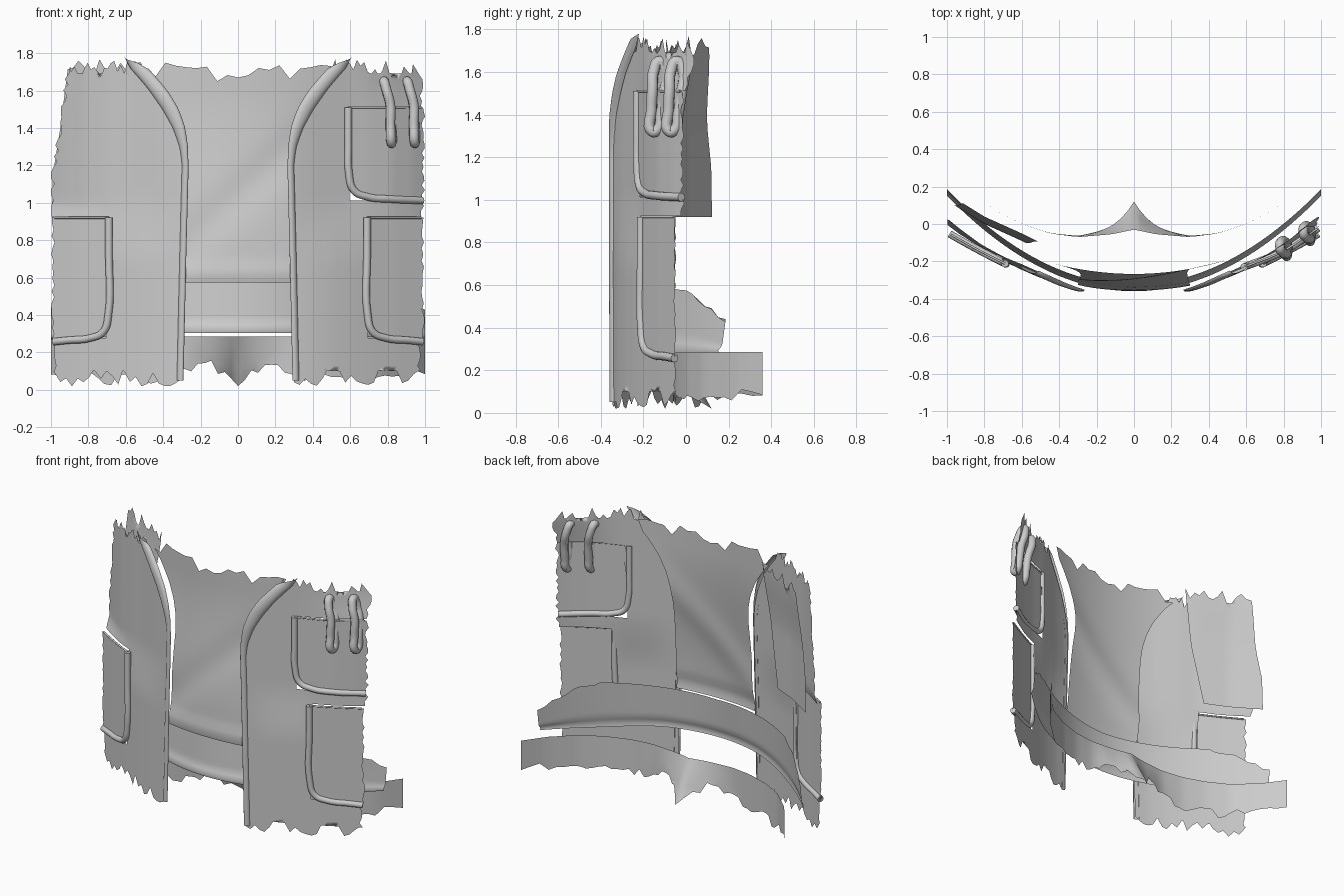
import bpy, bmesh, math, random
from mathutils import Vector

random.seed(4)
cube = bpy.data.objects.get("Cube")
if cube:
    bpy.data.objects.remove(cube)

grey = bpy.data.materials.new("cloth grey")
grey.use_nodes = True
grey.diffuse_color = (0.6, 0.6, 0.6, 1)
grey.node_tree.nodes["Principled BSDF"].inputs["Base Color"].default_value = (0.6, 0.6, 0.6, 1)


def lerp(pts, t):
    """Piecewise linear lookup with clamped ends."""
    if t <= pts[0][0]:
        return pts[0][1]
    for (a, p), (b, q) in zip(pts, pts[1:]):
        if t <= b:
            return p + (q - p) * (t - a) / (b - a)
    return pts[-1][1]


def smooth(a, b, t):
    t = min(max((t - a) / (b - a), 0), 1)
    return t * t * (3 - 2 * t)


def jag(a):
    return random.uniform(-a, a)


def sheet(name, fn, nu, nv, skip=None, flip=False):
    """Open cloth sheet from fn(u, v), with ragged edges supplied by fn."""
    bm = bmesh.new()
    grid = [[bm.verts.new(fn(i, j)) for i in range(nu + 1)] for j in range(nv + 1)]
    for j in range(nv):
        for i in range(nu):
            q = [grid[j][i], grid[j][i + 1], grid[j + 1][i + 1], grid[j + 1][i]]
            c = sum((v.co for v in q), Vector()) / 4
            if not (skip and skip(c.x, c.z)):
                bm.faces.new(q[::-1] if flip else q)
    for v in [v for v in bm.verts if not v.link_faces]:
        bm.verts.remove(v)
    me = bpy.data.meshes.new(name)
    bm.to_mesh(me)
    bm.free()
    me.shade_smooth()
    me.materials.append(grey)
    bpy.context.collection.objects.link(bpy.data.objects.new(name, me))


def tube(name, pts, radius, closed=False):
    """Round piping through the given points."""
    cu = bpy.data.curves.new(name, "CURVE")
    cu.dimensions = "3D"
    cu.bevel_depth = radius
    cu.bevel_resolution = 3
    cu.resolution_u = 6
    cu.use_fill_caps = True
    sp = cu.splines.new("BEZIER")
    sp.bezier_points.add(len(pts) - 1)
    for bp, p in zip(sp.bezier_points, pts):
        bp.co = p
        bp.handle_left_type = bp.handle_right_type = "AUTO"
    sp.use_cyclic_u = closed
    cu.materials.append(grey)
    bpy.context.collection.objects.link(bpy.data.objects.new(name, cu))


# Vest cross-sections at hip and chest height, blended between
HIP = [(0.25, -0.352), (0.3, -0.345), (0.4, -0.322), (0.5, -0.288), (0.6, -0.245),
       (0.7, -0.197), (0.85, -0.12), (1.0, -0.035)]
CHEST = [(0.25, -0.352), (0.3, -0.342), (0.4, -0.305), (0.5, -0.26), (0.6, -0.215),
         (0.7, -0.178), (0.82, -0.125), (0.93, -0.055), (1.0, 0.0)]


def vest_y(x, z):
    a = abs(x)
    k = smooth(0.65, 1.05, z)
    y = lerp(HIP, a) * (1 - k) + lerp(CHEST, a) * k
    back = 0.03 * smooth(0.9, 1.0, z) if x < 0 else 0.06 * smooth(1.4, 1.75, z)
    return y + back * smooth(0.6, 1.0, a)


EDGE = [(0.03, 0.3), (0.7, 0.285), (1.2, 0.272), (1.3, 0.28), (1.4, 0.305),
        (1.5, 0.35), (1.6, 0.415), (1.7, 0.5), (1.77, 0.57)]
LEFT_END = [(0.05, 0.97), (0.9, 0.98), (1.4, 0.99), (1.65, 0.98), (1.75, 0.93)]
RIGHT_END = [(0.05, 0.98), (0.25, 0.99), (0.92, 0.995), (1.15, 0.99), (1.4, 0.95), (1.72, 0.91)]


def left_hole(x, z):
    return (x > 0.6 and 1.02 < z < 1.5) or (x > 0.7 and 0.28 < z < 0.92)


def right_hole(x, z):
    return x < -0.7 and 0.28 < z < 0.92


def vest(name, s, end, hole):
    nu, nv = 22, 56

    def fn(i, j):
        z = 0.07 + 1.65 * j / nv
        e, f = lerp(EDGE, z), lerp(end, z)
        x = e + (f - e) * i / nu
        if i == nu:
            x = min(x + jag(0.012), 1)
        if j == 0:
            z += jag(0.055)
        if j == nv:
            z += jag(0.05) - 0.03 * smooth(0.7, 1, x)
        return (s * x, vest_y(s * x, z), z)
    sheet(name, fn, nu, nv, hole, flip=s < 0)


vest("vest_left", 1, LEFT_END, left_hole)
vest("vest_right", -1, RIGHT_END, right_hole)


# Inner panel behind the right chest
def panel(i, j):
    z = 0.92 + 0.8 * j / 20
    inner = lerp([(0.92, 0.65), (1.3, 0.58), (1.75, 0.51)], z)
    x = inner + (lerp(RIGHT_END, z) - inner) * i / 14
    y = lerp([(0.5, -0.14), (0.6, -0.09), (0.8, 0.0), (1.0, 0.125)], x) + 0.04 * smooth(1.3, 1.75, z)
    if j == 20:
        z += jag(0.05)
    return (-x, y, z)


sheet("inner_panel_right", panel, 14, 20, flip=True)


# Rolled front edges that widen into lapels
def lapel(name, s):
    def fn(i, j):
        z = 0.05 + 1.7 * j / 50
        t = math.pi * i / 8
        e = lerp(EDGE, z)
        flare = smooth(1.2, 1.6, z)
        x = e - (0.018 + 0.03 * flare) * math.cos(t) + 0.01
        y = vest_y(s * e, z) - (0.016 + 0.008 * flare) * math.sin(t) + 0.3 * (x - e)
        if j == 50:
            z += 0.05 * i / 8 - 0.02
        return (s * x, y, z)
    sheet(name, fn, 8, 50, flip=s < 0)


lapel("lapel_roll_left", 1)
lapel("lapel_roll_right", -1)


# Patch pockets with round piping along the inner side and bottom
def pocket(name, s, x0, z0, z1):
    r = 0.1

    def surf(x):
        return vest_y(s * x, 1.25 if z0 > 0.9 else z0) - 0.01

    def fn(i, j):
        z = z0 + (z1 - z0) * j / 20
        h = max(0, r - (z - z0))
        left = x0 + r - math.sqrt(max(r * r - h * h, 0))
        x = left + (1 - left) * i / 16
        if i == 16:
            x -= random.uniform(0, 0.02)
        return (s * x, surf(x), z)
    sheet(name, fn, 16, 20, flip=s < 0)
    path = [(x0, z1), (x0, z1 - 0.2), (x0 + 0.003, z0 + 0.14), (x0 + 0.03, z0 + 0.045),
            (x0 + 0.1, z0 + 0.012), (x0 + 0.22, z0), (0.985, z0 - 0.008)]
    tube(name + "_piping", [(s * x, surf(x), z) for x, z in path], 0.02)
    tube(name + "_top_hem", [(s * x, surf(x), z1) for x in (x0, (x0 + 0.98) / 2, 0.98)], 0.006)


pocket("chest_pocket_left", 1, 0.59, 1.02, 1.51)
pocket("hip_pocket_left", 1, 0.69, 0.265, 0.92)
pocket("hip_pocket_right", -1, 0.69, 0.265, 0.92)

# Two long loops hooked over the chest pocket edge
for k, x in enumerate((0.815, 0.94)):
    y = vest_y(x, 1.3)
    path = [(0.005, -0.03, 1.32), (0.0, -0.035, 1.42), (0.0, -0.03, 1.52), (-0.02, -0.025, 1.6),
            (-0.035, 0.005, 1.65), (-0.025, 0.035, 1.6), (0.0, 0.025, 1.5), (0.005, 0.01, 1.4),
            (0.008, -0.005, 1.33)]
    tube("pocket_loop_%d" % (k + 1), [(x + a, y + b, z) for a, b, z in path], 0.026, closed=True)


# Shirt between the vest edges, with a soft fold above the waistband
def shirt(i, j):
    z = 0.575 + 1.11 * j / 30
    x = (lerp(EDGE, z) + 0.012) * (i / 9 - 1)
    y = -0.342 + 0.075 * smooth(0.65, 1.6, z) + 0.3 * x * x
    y -= 0.015 * math.exp(-((z - 0.62) / 0.05) ** 2)
    y += 0.015 * math.exp(-((z - 0.85 - 0.9 * (x + 0.2)) / 0.13) ** 2)
    if j == 30:
        z += jag(0.045) + 0.1 * (abs(x) - 0.15)
    return (x, y, z)


sheet("shirt", shirt, 18, 30)


# Waistband wrapping back to both hips, rolled along its lower edge
def band(i, j):
    x = -1 + 2 * i / 60
    a = abs(x)
    lo = 0.305 - 0.025 * smooth(0.3, 0.8, a)
    hi = lerp([(0.0, 0.575), (0.7, 0.6), (0.85, 0.54), (1, 0.43)], a)
    if j == 12 and a > 0.7:
        hi += jag(0.015)
    v = j / 12
    y = -0.345 + 0.51 * x * x - 0.016 * math.exp(-((v - 0.08) / 0.1) ** 2) + 0.02 * v
    return (x, y, lo + (hi - lo) * v)


sheet("waistband", band, 60, 12)

# Trouser top with a centre crease running back
TROUSER = [(0, -0.03), (0.12, -0.055), (0.3, -0.07), (0.45, -0.05), (0.6, 0.0),
           (0.75, 0.08), (0.9, 0.22), (1.0, 0.36)]
HEM = [(0, 0.02), (0.1, 0.1), (0.2, 0.17), (0.27, 0.1), (0.4, 0.06), (0.7, 0.05), (0.9, 0.08), (1, 0.11)]


def trousers(i, j):
    x = -1 + 2 * i / 56
    a = abs(x)
    v = j / 6
    lo = lerp(HEM, a) + (jag(0.03) if j == 0 and a > 0.02 else 0)
    y = lerp(TROUSER, a) + 0.15 * (1 - v) * math.exp(-a / 0.1)
    return (x, y, lo + (0.285 - lo) * v)


sheet("trousers", trousers, 56, 6)
